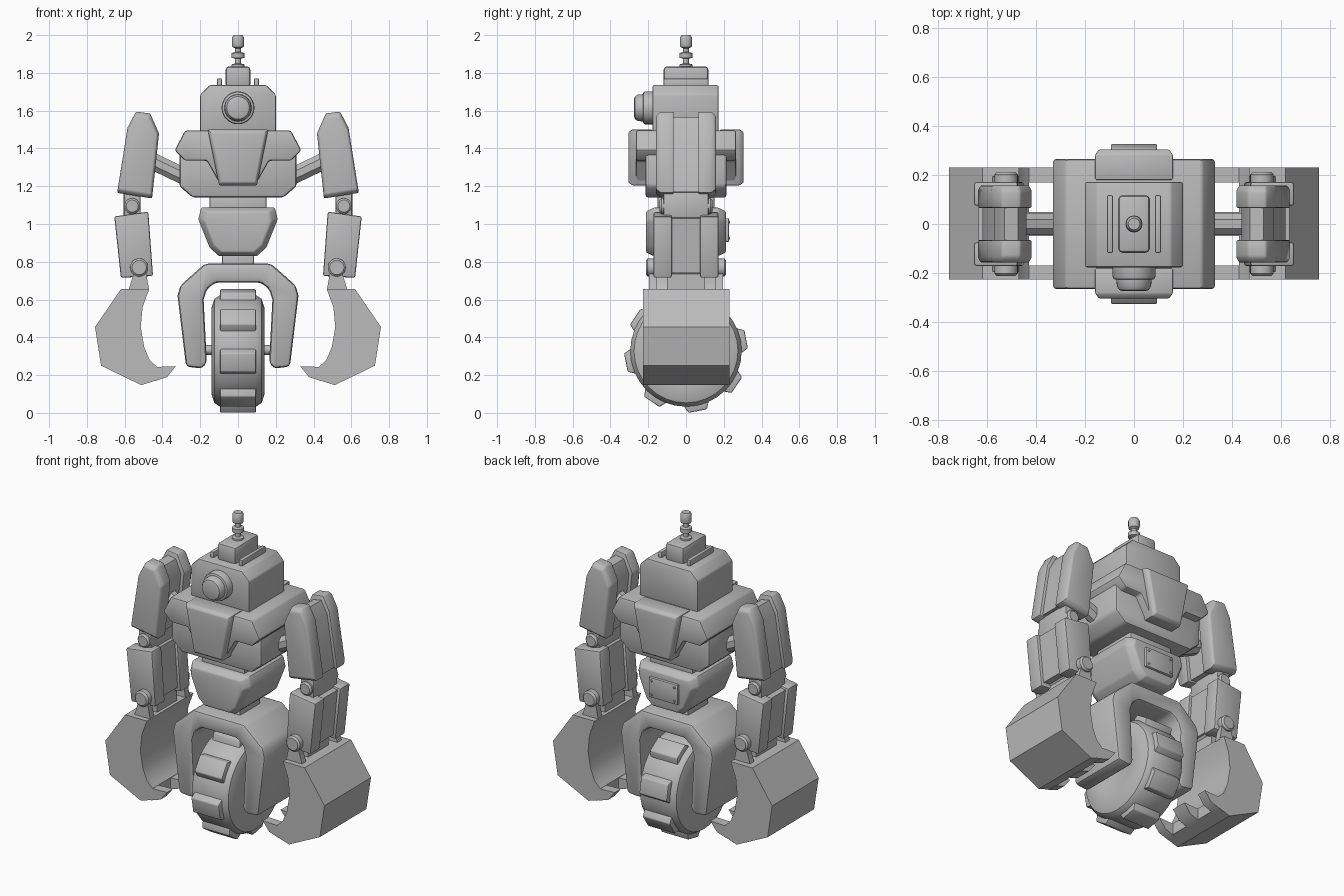
import bpy, bmesh, math
from mathutils import Vector, Matrix

if "Cube" in bpy.data.objects:
    bpy.data.objects.remove(bpy.data.objects["Cube"])

grey = bpy.data.materials.new("plain grey")
grey.diffuse_color = (0.5, 0.5, 0.5, 1)
grey.use_nodes = True
grey.node_tree.nodes["Principled BSDF"].inputs["Base Color"].default_value = grey.diffuse_color


def finish(name, bm, bevel=0.0, seg=2):
    bmesh.ops.recalc_face_normals(bm, faces=bm.faces[:])
    me = bpy.data.meshes.new(name)
    bm.to_mesh(me)
    bm.free()
    me.materials.append(grey)
    ob = bpy.data.objects.new(name, me)
    bpy.context.collection.objects.link(ob)
    if bevel:
        m = ob.modifiers.new("bevel", 'BEVEL')
        m.width, m.segments = bevel, seg
        m.limit_method, m.angle_limit = 'ANGLE', math.radians(25)
    return ob


def prism(name, pts, sections, bevel=0.0, side=1):
    """Loft an x-z profile along y; sections are (y, scale about centre)."""
    cx = (min(p[0] for p in pts) + max(p[0] for p in pts)) / 2
    cz = (min(p[1] for p in pts) + max(p[1] for p in pts)) / 2
    bm = bmesh.new()
    rings = [[bm.verts.new((side * (cx + (x - cx) * s), y, cz + (z - cz) * s))
              for x, z in pts] for y, s in sections]
    n = len(pts)
    for a, b in zip(rings, rings[1:]):
        for i in range(n):
            bm.faces.new((a[i], a[(i + 1) % n], b[(i + 1) % n], b[i]))
    bm.faces.new(rings[0])
    bm.faces.new(rings[-1])
    return finish(name, bm, bevel)


def flat(y0, y1):
    return [(y0, 1), (y1, 1)]


def mirror(half):
    return half + [(-x, z) for x, z in reversed(half)]


def box(name, x0, x1, y0, y1, z0, z1, bevel=0.0, side=1):
    return prism(name, [(x0, z0), (x1, z0), (x1, z1), (x0, z1)], flat(y0, y1), bevel, side)


def lathe(name, prof, axis='Z', loc=(0, 0, 0), n=24, turn=0.0):
    """Spin (radius, height) pairs about an axis."""
    bm = bmesh.new()
    rings = [[bm.verts.new((r * math.cos(turn + 2 * math.pi * i / n),
                            r * math.sin(turn + 2 * math.pi * i / n), h))
              for i in range(n)] for r, h in prof]
    for a, b in zip(rings, rings[1:]):
        for i in range(n):
            bm.faces.new((a[i], a[(i + 1) % n], b[(i + 1) % n], b[i]))
    bm.faces.new(rings[0])
    bm.faces.new(rings[-1])
    rot = {'Z': Matrix(), 'X': Matrix.Rotation(math.pi / 2, 4, 'Y'),
           'Y': Matrix.Rotation(math.pi / 2, 4, 'X')}[axis]
    bm.transform(Matrix.Translation(loc) @ rot)
    return finish(name, bm)


def pin(name, x, z, r, half, n=20):
    c = 0.01
    return lathe(name, [(r - c, -half), (r, -half + c), (r, half - c), (r - c, half)],
                 'Y', (x, 0, z), n)


# Antenna, head cap and ridges
lathe("antenna", [(.035, 1.82), (.035, 1.845), (.016, 1.85), (.016, 1.875), (.034, 1.88),
                  (.034, 1.905), (.016, 1.91), (.016, 1.93), (.03, 1.937), (.033, 1.95),
                  (.033, 1.985), (.024, 2.0)], n=16)
box("head_cap", -.065, .065, -.118, .118, 1.72, 1.835, .018)
for s in (1, -1):
    box("head_ridge", .086, .11, -.118, .118, 1.72, 1.77, .005, s)

# Head and eye lens
prism("head", mirror([(.2, 1.47), (.2, 1.685), (.15, 1.735)]), flat(-.177, .172), .008)
lathe("eye_lens", [(.087, .15), (.087, .216), (.083, .225), (.072, .228), (.07, .255),
                   (.06, .27), (.045, .275)], 'Y', (0, 0, 1.615), 28)

# Torso, wrap-round chest armour and front/back plates
prism("torso", mirror([(.24, 1.14), (.31, 1.2), (.31, 1.4)]), flat(-.215, .215), .015)
prism("chest_armour", mirror([(.1, 1.22), (.165, 1.335), (.28, 1.335), (.335, 1.39), (.28, 1.495)]),
      flat(-.265, .265), .012)
plate = mirror([(.1, 1.205), (.142, 1.41), (.16, 1.5)])
for s in (1, -1):
    prism("chest_plate", plate, [(s * .18, 1), (s * .285, 1), (s * .305, .9)], .006)

# Waist, abdomen and rear panel
box("upper_waist", -.15, .15, -.15, .15, 1.05, 1.16, .01)
prism("abdomen", mirror([(.1, .83), (.15, .875), (.21, 1.025), (.195, 1.087)]),
      [(-.212, .84), (-.17, 1), (.17, 1), (.212, .84)], .008)
box("rear_panel", -.1, .1, .19, .228, .905, 1.03, .006)
for x in (-.08, .08):
    for z in (.925, 1.01):
        lathe("rivet", [(.008, 0), (.008, -.05), (.005, -.053)], 'Y', (x, .18, z), 8)
box("lower_waist", -.085, .085, -.1, .1, .74, .85, .008)

# Wheel fork, an arch over the wheel
prism("wheel_fork", mirror([(.12, .69), (.165, .655), (.182, .6), (.165, .265), (.19, .235),
                            (.275, .245), (.32, .62), (.305, .675), (.175, .79)]),
      flat(-.195, .195), .022)

# Wheel, axle and eight tread blocks
WZ, WR = .328, .3
lathe("wheel", [(.12, -.13), (.15, -.14), (.23, -.14), (.275, -.125), (WR - .005, -.095),
                (WR - .005, .095), (.275, .125), (.23, .14), (.15, .14), (.12, .13)],
      'X', (0, 0, WZ), 32)
lathe("axle", [(.026, -.21), (.026, .21)], 'X', (0, 0, WZ + .005), 12)
for k in range(8):
    a = math.radians(11 + 45 * k)
    shape = [(a - .26, .28), (a - .22, .297), (a - .15, .328), (a + .15, .328),
             (a + .22, .297), (a + .26, .28)]
    bm = bmesh.new()
    rings = [[bm.verts.new((x, r * math.cos(t), WZ + r * math.sin(t))) for t, r in shape]
             for x in (-.095, .095)]
    bm.faces.new(rings[0])
    bm.faces.new(rings[1])
    for i in range(6):
        j = (i + 1) % 6
        bm.faces.new((rings[0][i], rings[0][j], rings[1][j], rings[1][i]))
    finish("tread_block", bm, .006)

# Arms, built for each side
upper = [(.455, 1.135), (.64, 1.165), (.585, 1.51), (.54, 1.595), (.465, 1.585), (.418, 1.48)]
upper_core = [(.475, 1.15), (.62, 1.17), (.57, 1.49), (.53, 1.565), (.475, 1.555), (.44, 1.47)]
fore = [(.45, .725), (.62, .715), (.655, 1.04), (.475, 1.065)]
fore_core = [(.47, .75), (.605, .74), (.635, 1.03), (.49, 1.05)]
claw = [(.47, .655), (.505, .56), (.515, .455), (.497, .35), (.468, .28), (.43, .245),
        (.43, .173), (.512, .147), (.725, .25), (.757, .455), (.62, .655)]
tooth = [(.44, .243), (.33, .247), (.375, .19), (.44, .168)]
for s in (1, -1):
    # Shoulder strut
    bm = bmesh.new()
    a, b = Vector((s * .25, 0, 1.235)), Vector((s * .5, 0, 1.355))
    bmesh.ops.create_cone(bm, cap_ends=True, segments=8, radius1=.048, radius2=.048,
                          depth=(b - a).length)
    q = (b - a).to_track_quat('Z', 'Y').to_matrix().to_4x4()
    bm.transform(Matrix.Translation((a + b) / 2) @ q @ Matrix.Rotation(math.pi / 8, 4, 'Z'))
    finish("shoulder_strut", bm)
    # Paired arm slabs with recessed cores
    for t in (1, -1):
        prism("upper_arm_slab", upper, [(t * .065, 1), (t * .135, 1), (t * .158, .91)], .008, s)
        prism("forearm_slab", fore, flat(t * .075, t * .172), .01, s)
        prism("wrist_bracket", [(.485, .78), (.555, .78), (.555, .73), (.58, .65), (.47, .65),
                                (.485, .73)], flat(t * .155, t * .195), 0, s)
    prism("upper_arm_core", upper_core, flat(-.07, .07), 0, s)
    prism("forearm_core", fore_core, flat(-.08, .08), 0, s)
    # Elbow and wrist joints
    pin("elbow_joint", s * .56, 1.095, .042, .14)
    box("elbow_link", .515, .605, -.12, .12, 1.03, 1.17, .01, s)
    pin("wrist_pin", s * .523, .77, .048, .213)
    box("wrist_link", .49, .555, -.1, .1, .645, .77, 0, s)
    # Claw and its teeth
    prism("claw", claw, flat(-.228, .231), 0, s)
    for y0, y1 in ((-.228, -.17), (-.05, .05), (.17, .231)):
        prism("claw_tooth", tooth, flat(y0, y1), 0, s)

# Apply bevels and shade
bpy.ops.object.select_all(action='SELECT')
bpy.context.view_layer.objects.active = bpy.context.selected_objects[0]
bpy.ops.object.convert(target='MESH')
bpy.ops.object.shade_smooth_by_angle(angle=math.radians(35))
